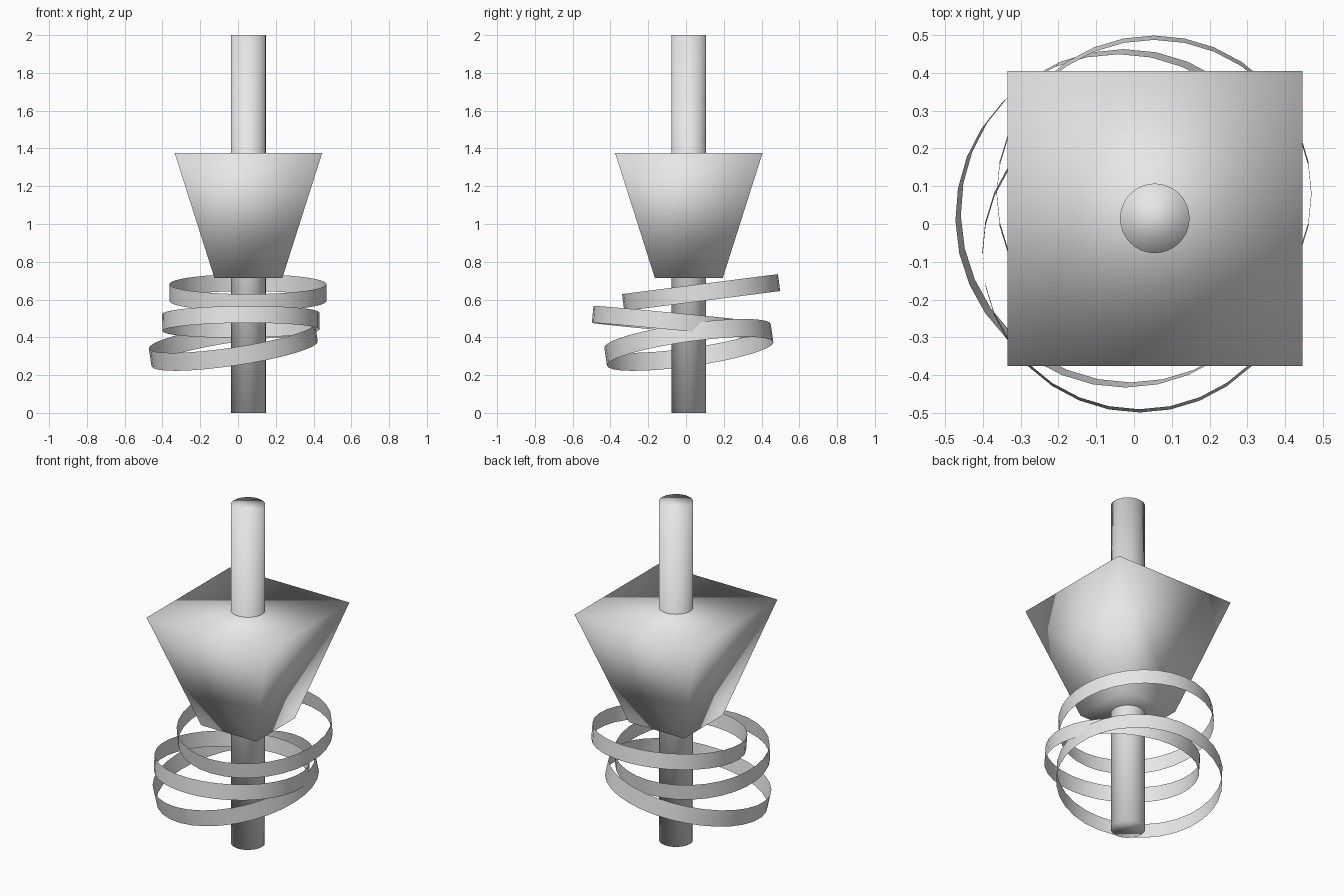
import bpy, bmesh, math
from mathutils import Matrix

cube = bpy.data.objects.get("Cube")
if cube:
    bpy.data.objects.remove(cube, do_unlink=True)

# One plain grey for everything
grey = bpy.data.materials.new("plain_grey")
grey.use_nodes = True
colour = (0.8, 0.8, 0.8, 1)
grey.diffuse_color = colour
grey.node_tree.nodes["Principled BSDF"].inputs["Base Color"].default_value = colour


def add_cone(name, centre, height, bottom, top, sides=32, capped=True, turn=0, tilt=(0, 0)):
    """Smooth-shaded cone, cylinder or open band; tilt is the rise along x and y."""
    bm = bmesh.new()
    bmesh.ops.create_cone(bm, cap_ends=capped, segments=sides, radius1=bottom, radius2=top,
                          depth=height, matrix=Matrix.Rotation(turn, 4, "Z"))
    for face in bm.faces:
        face.smooth = True
    mesh = bpy.data.meshes.new(name)
    bm.to_mesh(mesh)
    bm.free()
    mesh.materials.append(grey)
    obj = bpy.data.objects.new(name, mesh)
    obj.location = centre
    obj.rotation_euler = (math.atan(tilt[1]), -math.atan(tilt[0]), 0)
    bpy.context.collection.objects.link(obj)
    return obj


AXIS = (0.055, 0.015)

# Central shaft
add_cone("shaft", (*AXIS, 1), 2, 0.092, 0.092)

# Square tapered body, wide end up
add_cone("tapered_body", (*AXIS, 1.045), 0.66, 0.18 * math.sqrt(2), 0.39 * math.sqrt(2),
         sides=4, turn=math.pi / 4)

# Loose tilted bands: name, centre, radius, height, tilt
bands = [
    ("upper_band", (0.053, 0.08, 0.637), 0.416, 0.09, (0, 0.128)),
    ("middle_band", (0.015, -0.08, 0.482), 0.416, 0.09, (0.01, -0.095)),
    ("lower_band", (-0.025, 0.015, 0.36), 0.445, 0.097, (0.15, 0.14)),
]
for name, centre, radius, height, tilt in bands:
    add_cone(name, centre, height, radius, radius, capped=False, tilt=tilt)
